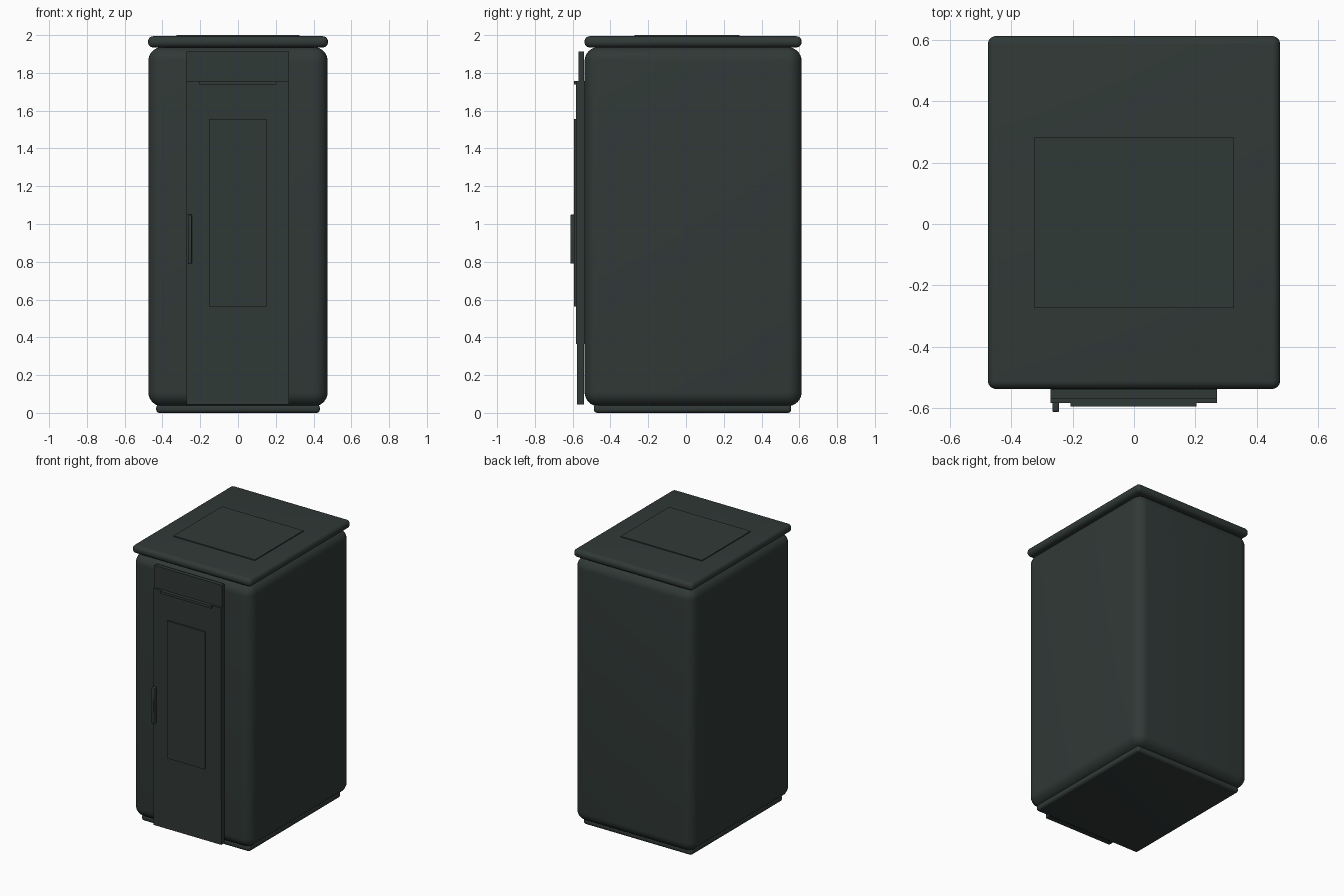
import bpy

if "Cube" in bpy.data.objects:
    bpy.data.objects.remove(bpy.data.objects["Cube"])

# One dark grey-green painted metal
metal = bpy.data.materials.new("dark_slate")
metal.diffuse_color = (0.030, 0.041, 0.038, 1)
metal.use_nodes = True
metal.node_tree.nodes["Principled BSDF"].inputs["Base Color"].default_value = metal.diffuse_color


def box(name, x, y, z, radius=0.0, segments=6):
    """Box spanning the (min, max) ranges, with optional rounded edges."""
    bpy.ops.mesh.primitive_cube_add(size=1)
    ob = bpy.context.object
    ob.name = name
    ob.location = [(a + b) / 2 for a, b in (x, y, z)]
    ob.scale = [b - a for a, b in (x, y, z)]
    bpy.ops.object.transform_apply(location=False, rotation=False, scale=True)
    ob.data.materials.append(metal)
    if radius:
        mod = ob.modifiers.new("rounding", "BEVEL")
        mod.width = radius
        mod.segments = segments
        mod.limit_method = 'NONE'
        bpy.ops.object.modifier_apply(modifier=mod.name)
        bpy.ops.object.shade_smooth_by_angle(angle=0.6)
    return ob


# Cabinet, plinth and lid
box("cabinet", (-0.475, 0.475), (-0.537, 0.612), (0.035, 1.937), 0.075, 8)
box("plinth", (-0.433, 0.433), (-0.488, 0.557), (0.0, 0.045), 0.018)
box("lid", (-0.476, 0.476), (-0.537, 0.612), (1.935, 1.994), 0.027)
box("lid_plate", (-0.325, 0.325), (-0.272, 0.282), (1.985, 2.0))

# Front panels: header, door and lower cover
panel_x = (-0.272, 0.270)
box("header_panel", panel_x, (-0.568, -0.539), (1.756, 1.914))
box("door", panel_x, (-0.582, -0.536), (0.365, 1.756))
box("lower_panel", panel_x, (-0.576, -0.539), (0.045, 0.365))

# Door fittings
box("door_window", (-0.154, 0.150), (-0.592, -0.578), (0.563, 1.555))
box("vent_rail", (-0.207, 0.204), (-0.594, -0.560), (1.738, 1.756))
box("door_handle", (-0.266, -0.244), (-0.612, -0.578), (0.79, 1.05), 0.005, 3)
